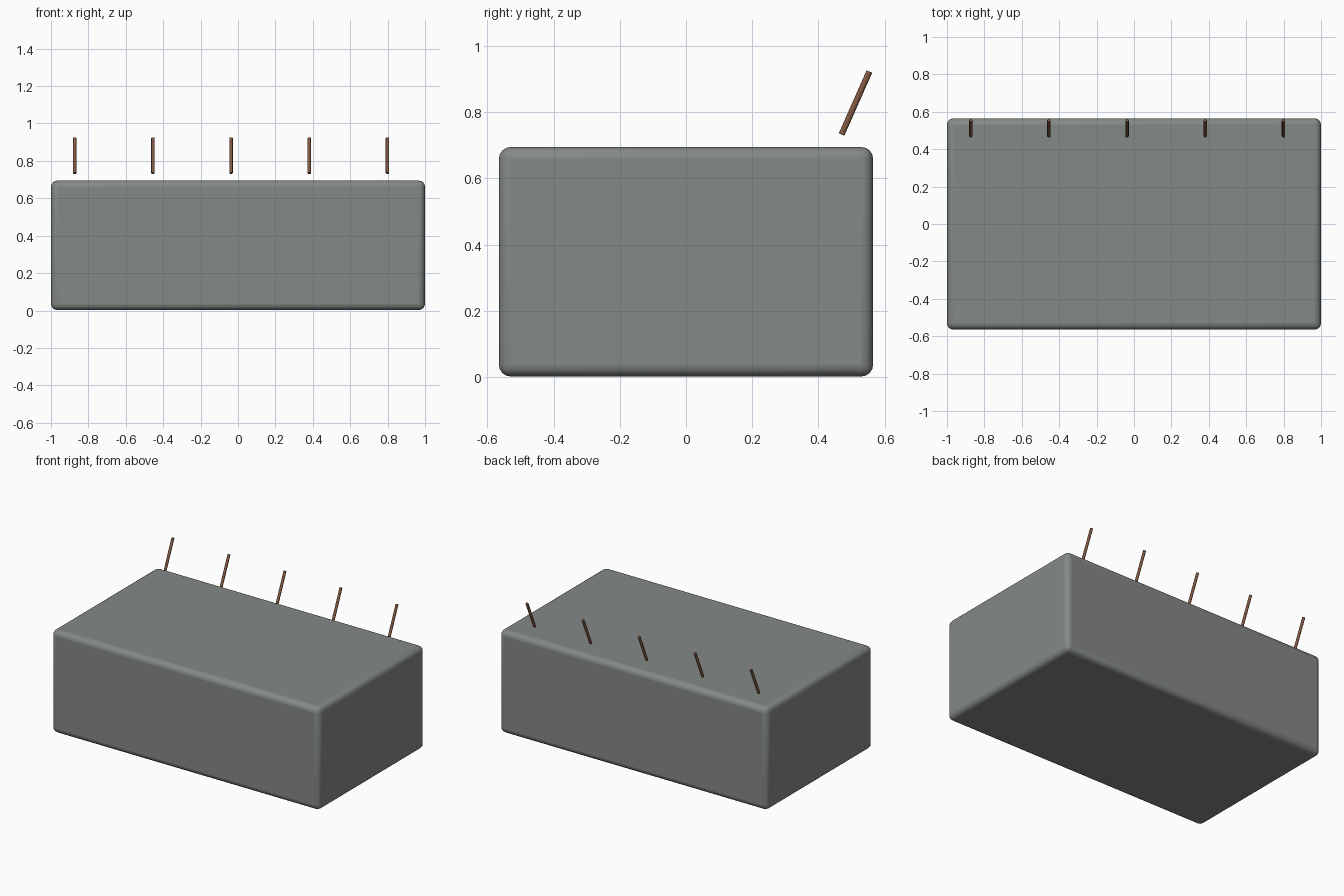
import bpy
from mathutils import Vector

if "Cube" in bpy.data.objects:
    bpy.data.objects.remove(bpy.data.objects["Cube"])


def material(name, color):
    m = bpy.data.materials.new(name)
    m.diffuse_color = (*color, 1)
    m.use_nodes = True
    m.node_tree.nodes["Principled BSDF"].inputs["Base Color"].default_value = m.diffuse_color
    return m


def finish(obj, name, mat, width, segments):
    """Name, colour, round the edges and shade smooth."""
    obj.name = name
    obj.data.materials.append(mat)
    bev = obj.modifiers.new("rounded_edges", 'BEVEL')
    bev.width, bev.segments, bev.limit_method = width, segments, 'ANGLE'
    bev.angle_limit = 0.8
    bpy.ops.object.shade_smooth_by_angle()


stone = material("grey_stone", (0.23, 0.25, 0.24))
brown = material("brown_wood", (0.22, 0.10, 0.055))

# Main rounded block
W, D, H = 2.0, 1.13, 0.693
bpy.ops.mesh.primitive_cube_add(size=1, location=(0, 0, H / 2 + 0.002))
block = bpy.context.object
block.scale = (W, D, H)
bpy.ops.object.transform_apply(location=False, rotation=False, scale=True)
finish(block, "block", stone, 0.035, 4)

# Row of thin rods above the back edge, leaning backwards
low, high = Vector((0, 0.470, 0.733)), Vector((0, 0.554, 0.923))
axis = high - low
for i in range(5):
    centre = (low + high) / 2 + Vector((-0.873 + 0.418 * i, 0, 0))
    bpy.ops.mesh.primitive_cylinder_add(
        vertices=16, radius=0.0092, depth=axis.length, location=centre,
        rotation=axis.to_track_quat('Z', 'Y').to_euler())
    finish(bpy.context.object, f"rod_{i + 1}", brown, 0.002, 2)
